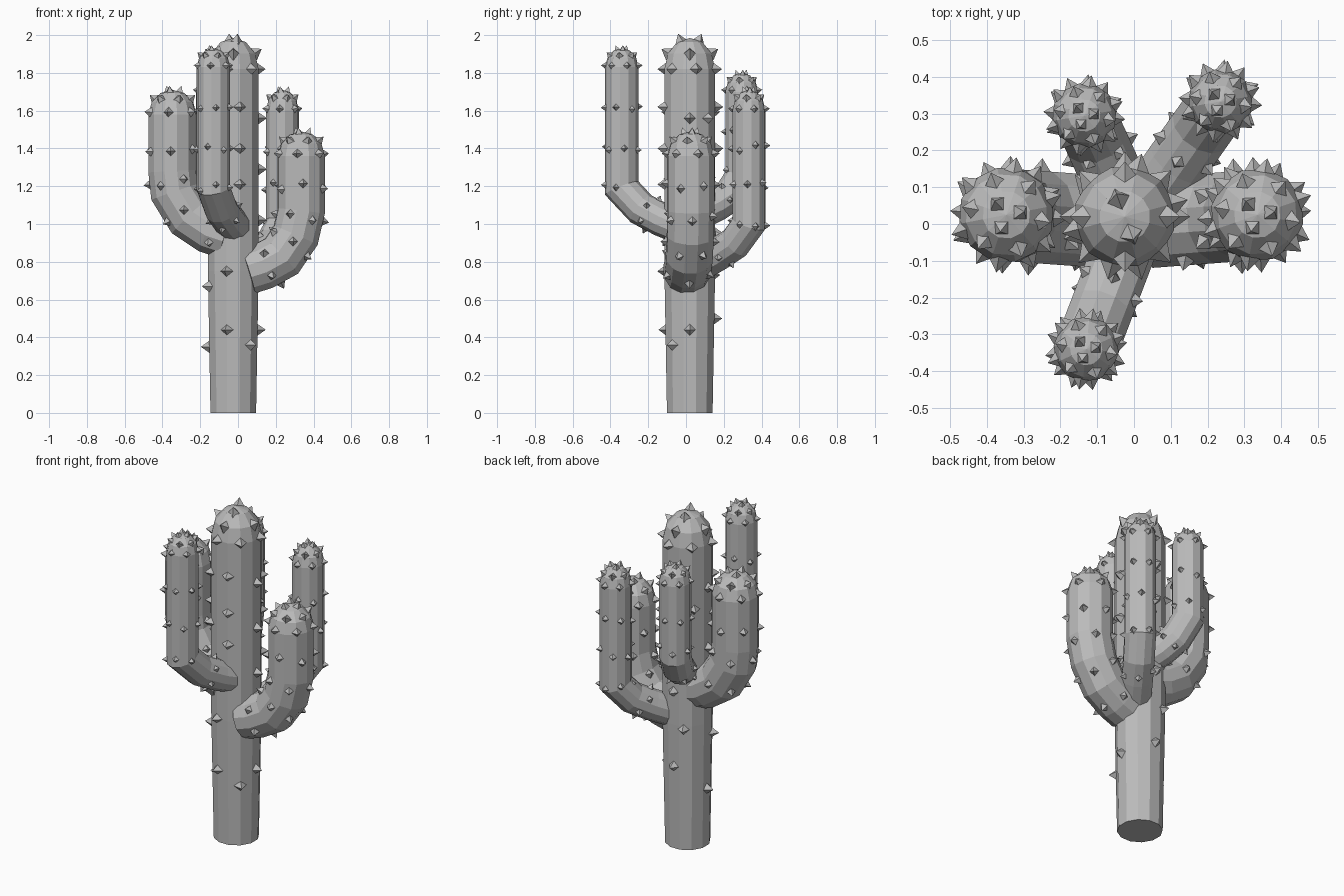
import bpy, bmesh, math, random
from mathutils import Vector

cube = bpy.data.objects.get("Cube")
if cube:
    bpy.data.objects.remove(cube)
random.seed(4)

SIDES = 12
UP = Vector((0, 0, 1))
TRUNK = Vector((-0.025, 0.02, 0))
DOME = ((0.86, 0.5), (0.5, 0.87))  # radius and height fractions

grey = bpy.data.materials.new("cactus grey")
grey.use_nodes = True
grey.diffuse_color = (0.5, 0.5, 0.5, 1)
grey.node_tree.nodes["Principled BSDF"].inputs["Base Color"].default_value = grey.diffuse_color


def finish(name, bm):
    bmesh.ops.recalc_face_normals(bm, faces=bm.faces)
    mesh = bpy.data.meshes.new(name)
    bm.to_mesh(mesh)
    bm.free()
    mesh.materials.append(grey)
    bpy.context.collection.objects.link(bpy.data.objects.new(name, mesh))


def ring_dir(angle, side, tangent):
    return side * math.cos(angle) + side.cross(tangent) * math.sin(angle)


def tube(name, path, radii, side, top):
    """Faceted tube along a planar path, closed by a dome."""
    bm = bmesh.new()
    rings = []

    def add_ring(centre, radius, tangent, stretch=1):
        ring = []
        for i in range(SIDES):
            a = math.tau * (i + 0.5) / SIDES
            offset = side * math.cos(a) + side.cross(tangent) * math.sin(a) * stretch
            ring.append(bm.verts.new(centre + offset * radius))
        rings.append(ring)

    for i, point in enumerate(path):
        before = (point - path[max(i - 1, 0)]).normalized()
        after = (path[min(i + 1, len(path) - 1)] - point).normalized()
        tangent = (before + after).normalized()
        bend = tangent.dot(after if after.length else before)
        add_ring(point, radii[i], tangent, 1 / bend)
    height = top - path[-1].z
    for r, h in DOME:
        add_ring(path[-1] + UP * height * h, radii[-1] * r, UP)
    for low, high in zip(rings, rings[1:]):
        for i in range(SIDES):
            j = (i + 1) % SIDES
            bm.faces.new((low[i], low[j], high[j], high[i]))
    apex = bm.verts.new(path[-1] + UP * height)
    for i in range(SIDES):
        bm.faces.new((rings[-1][i], rings[-1][(i + 1) % SIDES], apex))
    bm.faces.new(rings[0])
    finish(name, bm)


def add_spike(bm, point, normal, size):
    """Four-sided pyramid with its base sunk slightly into the skin."""
    u = normal.orthogonal() if abs(normal.z) > 0.95 else UP - normal * normal.z
    u.normalize()
    v = normal.cross(u)
    root = point - normal * size * 0.25
    base = [bm.verts.new(root + d * size) for d in (u, v, -u, -v)]
    tip = bm.verts.new(point + normal * size * 1.15)
    for i in range(4):
        bm.faces.new((base[i], base[(i + 1) % 4], tip))
    bm.faces.new(base)


def dome_spikes(bm, centre, radius, height, size, rows):
    """Spikes on a dome; each row is (elevation, count, turn), in degrees."""
    for elevation, count, turn in rows:
        e = math.radians(elevation)
        for i in range(count):
            a = math.radians(turn) + math.tau * i / count
            out = Vector((math.cos(a) * math.cos(e), math.sin(a) * math.cos(e), math.sin(e)))
            spot = Vector((out.x * radius, out.y * radius, out.z * height))
            add_spike(bm, centre + spot * 0.96, out, size)


def arm(name, direction, profile, radius, top, spacing, count, size):
    """Bent arm; profile holds (distance out from the trunk axis, height)."""
    out = Vector((*direction, 0)).normalized()
    foot = Vector((*direction, 0)) - out * profile[-1][0]
    path = [foot + out * d + UP * z for d, z in profile]
    side = out.cross(UP)
    tube(name, path, [radius] * len(path), side, top)

    bm = bmesh.new()
    # walk down from the dome, placing staggered rings of spikes
    row, left = 0, spacing
    for high, low in zip(path[::-1], path[-2::-1]):
        run = (high - low).length
        tangent = (high - low).normalized()
        while left < run:
            centre = high - tangent * left
            for i in range(count):
                a = math.tau * (i + 0.5 * (row % 2)) / count
                n = ring_dir(a, side, tangent)
                point = centre + n * radius * 0.97 + tangent * random.uniform(-0.02, 0.02)
                if (point - TRUNK).xy.length > 0.16:
                    add_spike(bm, point, n, size)
            left += spacing
            row += 1
        left -= run
    rows = ((5, count, 20), (40, count, 50), (72, 3, 10))
    dome_spikes(bm, path[-1], radius, top - path[-1].z, size, rows)
    finish(name + "_spikes", bm)


# Trunk, slightly narrower at the foot
trunk_path = [TRUNK + UP * z for z in (0, 0.75, 1.82)]
tube("trunk", trunk_path, (0.125, 0.139, 0.139), Vector((1, 0, 0)), 1.985)

# Trunk spikes as columns: angle around the trunk, then heights
columns = (
    (-105, (0.44, 0.75)), (-45, (0.36,)), (0, (0.44, 1.02, 1.29, 1.56)),
    (-75, (1.0, 1.21, 1.4, 1.62)), (90, (0.5, 0.95, 1.4, 1.62)),
    (115, (0.73,)), (180, (0.35, 1.2, 1.56)), (200, (0.67, 1.4)),
    (45, (1.1, 1.35, 1.56)), (-135, (1.3, 1.6)), (140, (1.05, 1.45)),
)
bm = bmesh.new()
for angle, heights in columns:
    a = math.radians(angle)
    n = Vector((math.cos(a), math.sin(a), 0))
    for z in heights:
        add_spike(bm, TRUNK + n * (0.134 if z > 0.6 else 0.128) + UP * z, n, 0.038)
dome_spikes(bm, trunk_path[-1], 0.139, 0.165, 0.038, ((0, 6, 15), (32, 4, 0), (68, 2, 110)))
finish("trunk_spikes", bm)

# Arms: tip position, bend profile, radius, top, spike spacing, count, size
arm("right_arm", (-0.347, 0.025),
    ((0.06, 0.94), (0.15, 0.97), (0.255, 1.04), (0.335, 1.17), (0.347, 1.28), (0.347, 1.58)),
    0.13, 1.71, 0.18, 6, 0.03)
arm("left_arm", (0.335, 0.025),
    ((0.05, 0.75), (0.13, 0.775), (0.23, 0.83), (0.305, 0.94), (0.335, 1.07), (0.335, 1.36)),
    0.127, 1.49, 0.16, 6, 0.03)
arm("front_arm", (-0.13, -0.34),
    ((0.03, 0.99), (0.11, 1.02), (0.23, 1.08), (0.34, 1.19), (0.34, 1.83)),
    0.089, 1.93, 0.213, 6, 0.023)
arm("back_left_arm", (0.235, 0.333),
    ((0.07, 0.78), (0.2, 0.84), (0.31, 0.9), (0.4, 1.0), (0.4, 1.6)),
    0.088, 1.71, 0.2, 6, 0.025)
arm("back_right_arm", (-0.135, 0.295),
    ((0.06, 1.06), (0.15, 1.1), (0.23, 1.15), (0.3, 1.25), (0.3, 1.7)),
    0.088, 1.8, 0.2, 6, 0.023)
